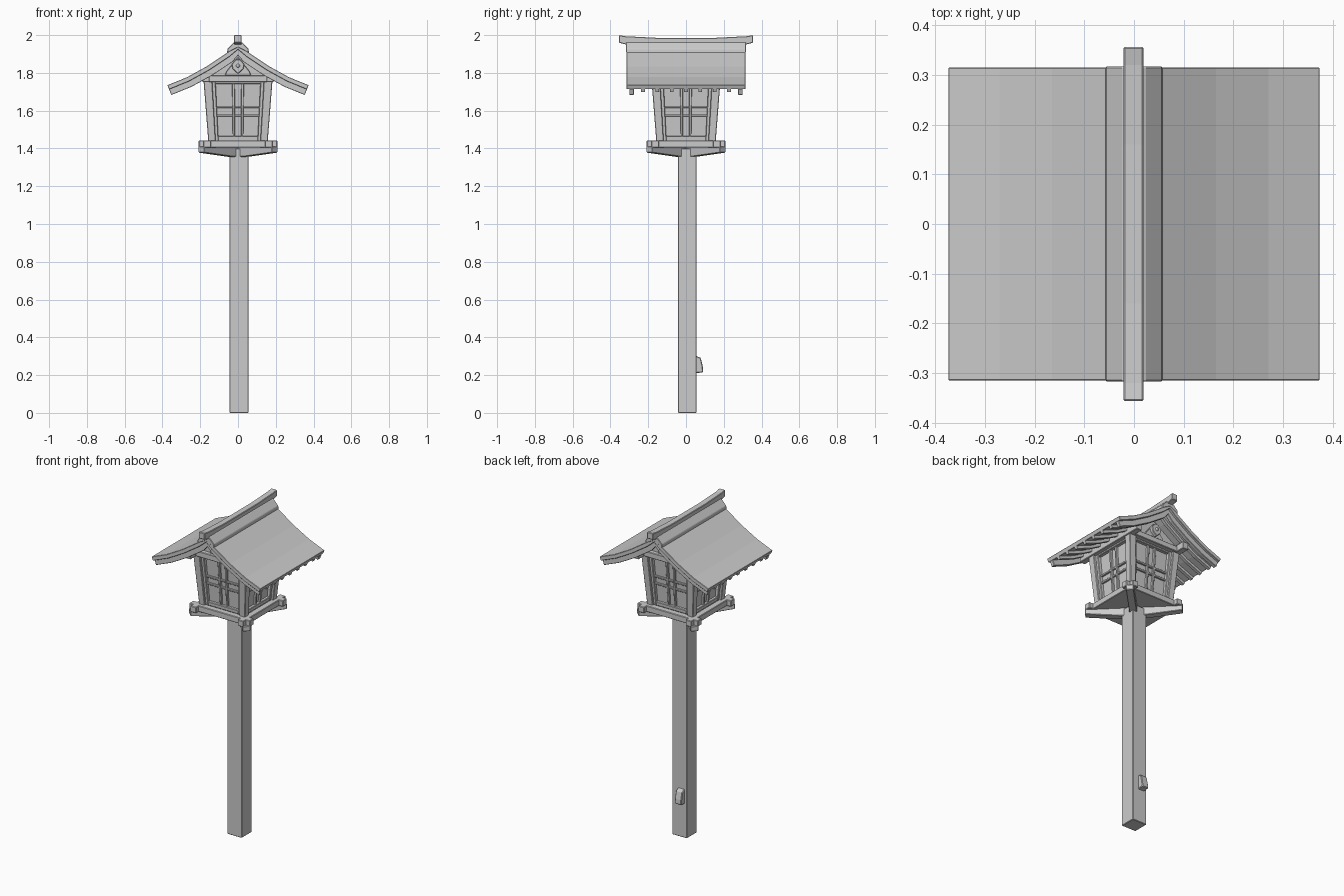
import bpy, bmesh, math
from mathutils import Vector, Matrix

if "Cube" in bpy.data.objects:
    bpy.data.objects.remove(bpy.data.objects["Cube"])


def prism(name, pts, y0, y1, rot=0.0, taper=False, bevel=0.003):
    """Extrude an (x, z) outline from y0 to y1, optionally flaring with height, then turn about z."""
    bm = bmesh.new()
    near = [bm.verts.new((x, y0, z)) for x, z in pts]
    far = [bm.verts.new((x, y1, z)) for x, z in pts]
    n = len(pts)
    bm.faces.new(near)
    bm.faces.new(far[::-1])
    for i in range(n):
        j = (i + 1) % n
        bm.faces.new((near[j], near[i], far[i], far[j]))
    if taper:
        for v in bm.verts:
            k = 1 + (v.co.z - 1.42) * 0.5
            v.co.x *= k
            v.co.y *= k
    bmesh.ops.rotate(bm, verts=bm.verts, cent=(0, 0, 0), matrix=Matrix.Rotation(rot, 3, 'Z'))
    bmesh.ops.recalc_face_normals(bm, faces=bm.faces)
    me = bpy.data.meshes.new(name)
    bm.to_mesh(me)
    bm.free()
    ob = bpy.data.objects.new(name, me)
    bpy.context.collection.objects.link(ob)
    if bevel:
        m = ob.modifiers.new("soft_edges", 'BEVEL')
        m.width = bevel
        m.segments = 1
        m.limit_method = 'ANGLE'
    return ob


def box(name, x0, x1, y0, y1, z0, z1, **kw):
    return prism(name, [(x0, z0), (x1, z0), (x1, z1), (x0, z1)], y0, y1, **kw)


# Roof curve, from ridge to eave, mirrored into one line
half = [(0, 1.948), (0.06, 1.905), (0.165, 1.835), (0.27, 1.777), (0.374, 1.735)]
curve = [Vector((-x, z)) for x, z in half[:0:-1]] + [Vector(p) for p in half]


def roof_band(name, d0, d1, y0, y1, bevel=0.002):
    """A strip following the roof curve between depths d0 and d1 below its top surface."""
    def offset(d):
        out = []
        for i, p in enumerate(curve):
            t = (curve[min(i + 1, len(curve) - 1)] - curve[max(i - 1, 0)]).normalized()
            out.append((p.x + t.y * d, p.y - t.x * d))
        return out
    return prism(name, offset(d0) + offset(d1)[::-1], y0, y1, bevel=bevel)


# Post and the small wedge-shaped box on its back
box("post", -0.045, 0.055, -0.042, 0.056, 0, 1.40)
prism("switch_box", [(0.05, 0.21), (0.091, 0.215), (0.089, 0.245), (0.078, 0.292), (0.05, 0.303)],
      -0.015, 0.03, rot=math.pi / 2, bevel=0.004)

# Diagonal bracket arms with a curved underside
arm = [(-0.275, 1.41), (-0.275, 1.378), (-0.16, 1.366), (-0.06, 1.356),
       (0.06, 1.356), (0.16, 1.366), (0.275, 1.378), (0.275, 1.41)]
for i in range(2):
    prism(f"bracket_arm_{i}", arm, -0.022, 0.022, rot=math.pi / 4 + i * math.pi / 2)

# Lantern floor and glazed body
box("floor", -0.16, 0.16, -0.16, 0.16, 1.405, 1.425)
box("lantern_body", -0.125, 0.125, -0.125, 0.125, 1.42, 1.79, taper=True)

# Four identical sides: sill, corner post, frame and lattice
for i in range(4):
    r = i * math.pi / 2
    box(f"sill_{i}", -0.208, 0.208, -0.182, -0.142, 1.405, 1.442, rot=r)
    box(f"corner_post_{i}", 0.117, 0.156, -0.156, -0.117, 1.42, 1.78, rot=r, taper=True)
    for s in (-1, 1):
        a, b = sorted((s * 0.102, s * 0.12))
        box(f"frame_stile_{i}", a, b, -0.143, -0.12, 1.44, 1.77, rot=r, taper=True)
        box(f"lattice_upright_{i}", s * 0.021 - 0.006, s * 0.021 + 0.006, -0.137, -0.12,
            1.45, 1.75, rot=r, taper=True, bevel=0.002)
    for z0, z1 in ((1.44, 1.465), (1.742, 1.768)):
        box(f"frame_rail_{i}", -0.104, 0.104, -0.142, -0.12, z0, z1, rot=r, taper=True)
    for z in (1.575, 1.62):
        box(f"lattice_bar_{i}", -0.104, 0.104, -0.135, -0.12, z - 0.006, z + 0.006,
            rot=r, taper=True, bevel=0.002)

# Top plates, tie beams and gable decoration
prism("attic", [(-0.17, 1.76), (0.17, 1.76), (0.17, 1.802), (0, 1.912), (-0.17, 1.802)], -0.168, 0.168)
for s in (-1, 1):
    x = s * 0.17
    box("wall_plate", x - 0.019, x + 0.019, -0.25, 0.25, 1.752, 1.795)
    r = 0 if s < 0 else math.pi
    box("tie_beam", -0.175, 0.175, -0.195, -0.155, 1.752, 1.787, rot=r)
    prism("gable_panel", [(-0.07, 1.787), (0.07, 1.787), (0.06, 1.81), (0, 1.885), (-0.06, 1.81)],
          -0.18, -0.16, rot=r)
    prism("gable_pendant", [(0, 1.795), (0.028, 1.82), (0.034, 1.845), (0.012, 1.872),
                            (-0.012, 1.872), (-0.034, 1.845), (-0.028, 1.82)], -0.2, -0.17, rot=r)
    bpy.ops.mesh.primitive_uv_sphere_add(segments=12, ring_count=8, radius=0.01,
                                         location=(0, s * 0.2, 1.838))
    bpy.context.object.name = "pendant_boss"

# Roof boards, barge boards and rafters
roof_band("roof_boards", 0, 0.024, -0.315, 0.315)
for s in (-1, 1):
    roof_band("barge_board", 0.022, 0.056, s * 0.288 - 0.012, s * 0.288 + 0.012)
for i in range(7):
    y = -0.228 + i * 0.076
    roof_band(f"rafter_{i}", 0.022, 0.04, y - 0.01, y + 0.01, bevel=0)

# Ridge saddle and upswept ridge beam
prism("ridge_saddle", [(-0.058, 1.905), (0, 1.935), (0.058, 1.905), (0.056, 1.927),
                       (0.022, 1.962), (-0.022, 1.962), (-0.056, 1.927)], -0.317, 0.317)
prism("ridge_beam", [(-0.356, 1.96), (-0.31, 1.948), (0.31, 1.948), (0.356, 1.96), (0.356, 2.0),
                     (0.32, 1.994), (0.16, 1.986), (-0.16, 1.986), (-0.32, 1.994), (-0.356, 2.0)],
      -0.019, 0.021, rot=math.pi / 2)
